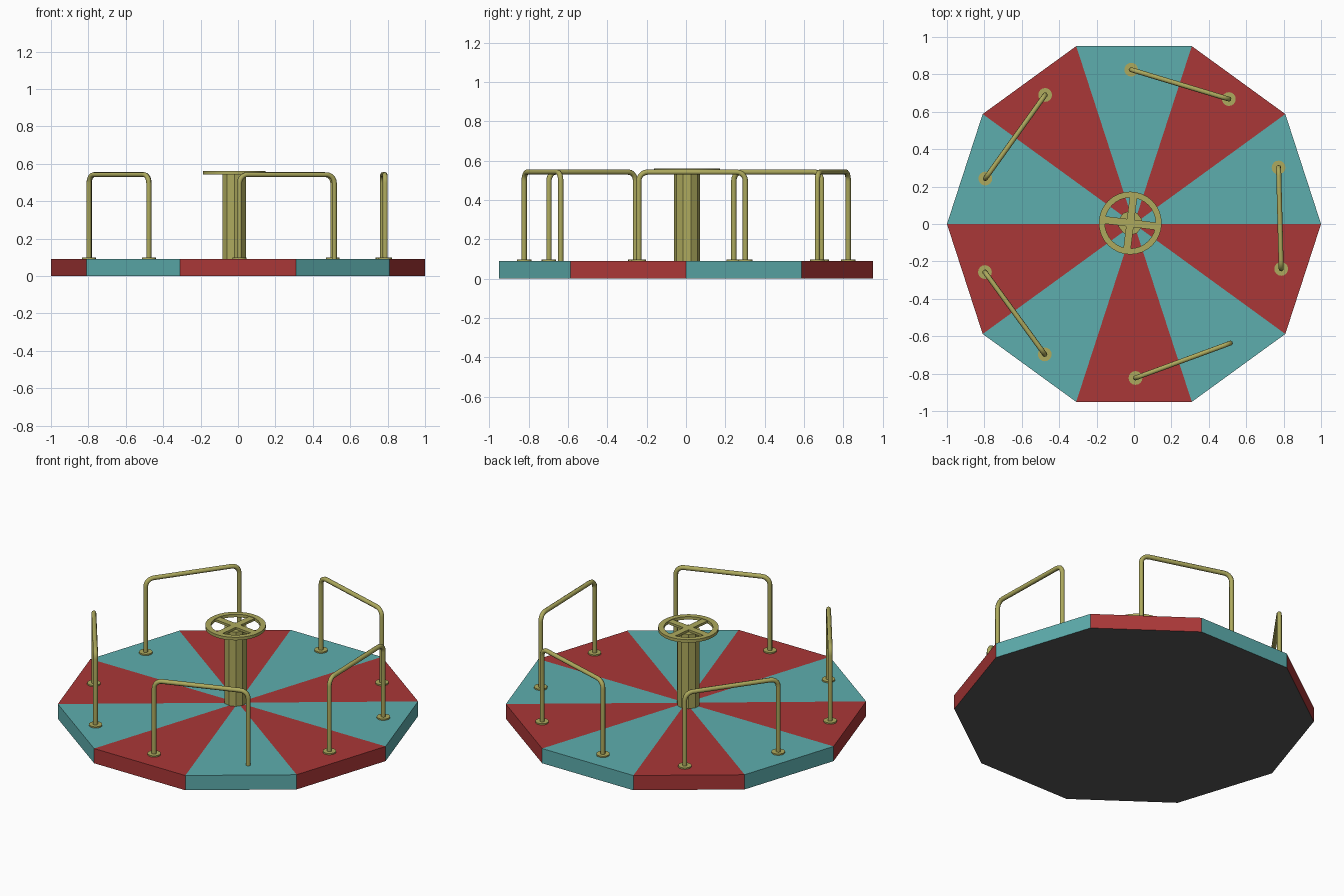
import bpy, bmesh, math
from mathutils import Vector, Matrix

if "Cube" in bpy.data.objects:
    bpy.data.objects.remove(bpy.data.objects["Cube"])

DECK_TOP = 0.09
RAIL_Z = 0.542
HUB = (-0.02, 0.005)


def material(name, rgb):
    m = bpy.data.materials.new(name)
    m.diffuse_color = (*rgb, 1)
    m.use_nodes = True
    m.node_tree.nodes["Principled BSDF"].inputs["Base Color"].default_value = m.diffuse_color
    return m


RED = material("red_paint", (0.40, 0.038, 0.038))
TEAL = material("teal_paint", (0.11, 0.42, 0.42))
OLIVE = material("olive_metal", (0.42, 0.40, 0.11))
GREY = material("grey_underside", (0.10, 0.10, 0.10))


def mesh_object(name, bm, mats):
    me = bpy.data.meshes.new(name)
    bmesh.ops.recalc_face_normals(bm, faces=bm.faces)
    bm.to_mesh(me)
    bm.free()
    ob = bpy.data.objects.new(name, me)
    bpy.context.collection.objects.link(ob)
    for m in mats:
        me.materials.append(m)
    return ob


def smooth(ob):
    bpy.ops.object.select_all(action='DESELECT')
    ob.select_set(True)
    bpy.context.view_layer.objects.active = ob
    bpy.ops.object.shade_smooth_by_angle(angle=math.radians(50))


def cylinder(name, x, y, z0, z1, r, sides):
    bm = bmesh.new()
    bmesh.ops.create_cone(bm, cap_ends=True, segments=sides, radius1=r, radius2=r,
                          depth=z1 - z0, matrix=Matrix.Translation((x, y, (z0 + z1) / 2)))
    return mesh_object(name, bm, [OLIVE])


# Ten-sided deck with alternating painted wedges and a grey underside
bm = bmesh.new()
ring = [(math.cos(i * math.pi / 5), math.sin(i * math.pi / 5)) for i in range(10)]
low = [bm.verts.new((x, y, 0)) for x, y in ring]
high = [bm.verts.new((x, y, DECK_TOP)) for x, y in ring]
centre = bm.verts.new((0, 0, DECK_TOP))
bm.faces.new(low[::-1]).material_index = 2
for i in range(10):
    j = (i + 1) % 10
    bm.faces.new((low[i], low[j], high[j], high[i])).material_index = i % 2
    bm.faces.new((high[i], high[j], centre)).material_index = i % 2
mesh_object("deck", bm, [TEAL, RED, GREY])

# Centre post
cylinder("centre_post", *HUB, DECK_TOP, 0.545, 0.065, 10)

# Hand wheel: flat rim and two crossed spoke bars
bm = bmesh.new()
n = 32
loops = []
for r, z in ((0.168, 0.543), (0.168, 0.561), (0.136, 0.561), (0.136, 0.543)):
    loops.append([bm.verts.new((HUB[0] + r * math.cos(2 * math.pi * k / n),
                                HUB[1] + r * math.sin(2 * math.pi * k / n), z)) for k in range(n)])
for a in range(4):
    p, q = loops[a], loops[(a + 1) % 4]
    for k in range(n):
        bm.faces.new((p[k], p[(k + 1) % n], q[(k + 1) % n], q[k]))
smooth(mesh_object("wheel_rim", bm, [OLIVE]))

bm = bmesh.new()
for k in range(2):
    bmesh.ops.create_cube(bm, size=1, matrix=Matrix.Translation((*HUB, 0.551))
                          @ Matrix.Rotation(math.radians(-7 + 90 * k), 4, 'Z')
                          @ Matrix.Diagonal((0.29, 0.04, 0.014, 1)))
mesh_object("wheel_spokes", bm, [OLIVE])

# Bent tube handrails, with round feet (one foot is absent)
RAILS = [((-0.015, 0.825), (0.507, 0.668)), ((0.773, 0.302), (0.787, -0.24)),
         ((0.008, -0.823), (0.515, -0.637)), ((-0.477, -0.697), (-0.797, -0.257)),
         ((-0.795, 0.243), (-0.475, 0.69))]
BEND = 0.045
for i, (a, b) in enumerate(RAILS):
    a, b = Vector((*a, 0)), Vector((*b, 0))
    along = (b - a).normalized()
    up = Vector((0, 0, 1))
    path = [a + up * DECK_TOP]
    for foot, inward, steps in ((a, along, range(6)), (b, -along, range(5, -1, -1))):
        for s in steps:
            t = s / 5 * math.pi / 2
            path.append(foot + inward * BEND * (1 - math.cos(t))
                        + up * (RAIL_Z - BEND + BEND * math.sin(t)))
    path.append(b + up * DECK_TOP)
    cu = bpy.data.curves.new(f"handrail_{i + 1}", 'CURVE')
    cu.dimensions = '3D'
    cu.bevel_depth = 0.0135
    cu.bevel_resolution = 2
    cu.use_fill_caps = True
    sp = cu.splines.new('POLY')
    sp.points.add(len(path) - 1)
    for pt, co in zip(sp.points, path):
        pt.co = (*co, 1)
    cu.materials.append(OLIVE)
    ob = bpy.data.objects.new(f"handrail_{i + 1}", cu)
    bpy.context.collection.objects.link(ob)
    bpy.ops.object.select_all(action='DESELECT')
    ob.select_set(True)
    bpy.context.view_layer.objects.active = ob
    bpy.ops.object.convert(target='MESH')
    smooth(bpy.context.object)
    for k, p in enumerate((a, b)):
        if (i, k) != (2, 1):
            smooth(cylinder(f"rail_foot_{i + 1}_{k + 1}", p.x, p.y, DECK_TOP, 0.098, 0.037, 16))
